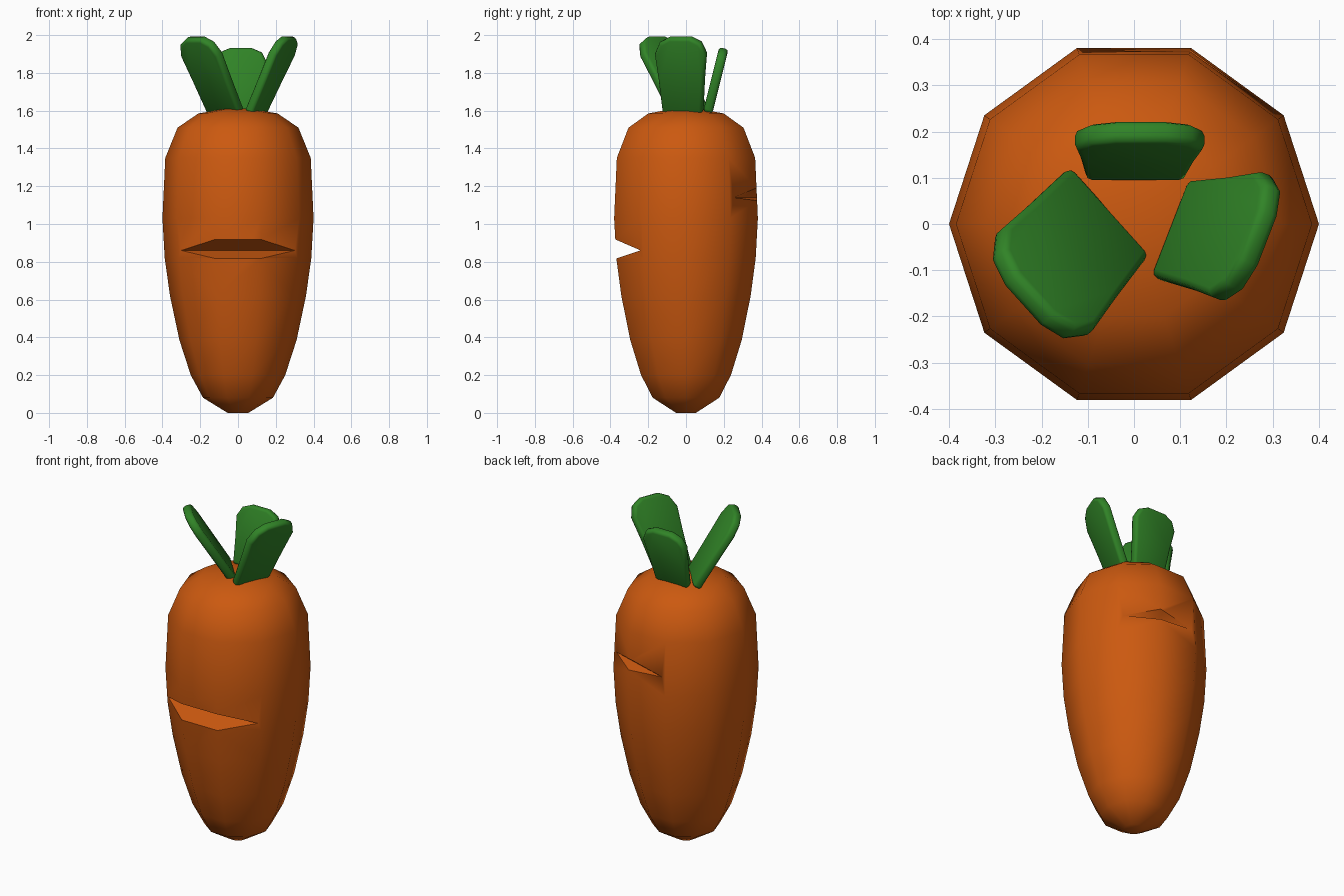
import bpy, bmesh, math
from mathutils import Vector

if "Cube" in bpy.data.objects:
    bpy.data.objects.remove(bpy.data.objects["Cube"])


def material(name, rgb):
    m = bpy.data.materials.new(name)
    m.diffuse_color = (*rgb, 1)
    m.use_nodes = True
    m.node_tree.nodes["Principled BSDF"].inputs["Base Color"].default_value = m.diffuse_color
    return m


orange = material("carrot orange", (0.60, 0.10, 0.005))
green = material("leaf green", (0.03, 0.23, 0.02))


def make_object(name, bm, mat=None):
    bmesh.ops.recalc_face_normals(bm, faces=bm.faces)
    me = bpy.data.meshes.new(name)
    bm.to_mesh(me)
    bm.free()
    ob = bpy.data.objects.new(name, me)
    bpy.context.collection.objects.link(ob)
    if mat:
        me.materials.append(mat)
    return ob


def activate(ob):
    bpy.ops.object.select_all(action='DESELECT')
    ob.select_set(True)
    bpy.context.view_layer.objects.active = ob


# Root: ten-sided turned profile (radius, height)
PROFILE = [(0.055, 0), (0.185, 0.08), (0.25, 0.2), (0.31, 0.385), (0.36, 0.62),
           (0.388, 0.82), (0.4, 1.03), (0.385, 1.35), (0.32, 1.51), (0.21, 1.585), (0.06, 1.612)]
SIDES = 10
bm = bmesh.new()
rings = [[bm.verts.new((r * math.cos(math.tau * i / SIDES), r * math.sin(math.tau * i / SIDES), z))
          for i in range(SIDES)] for r, z in PROFILE]
for a, b in zip(rings, rings[1:]):
    for i in range(SIDES):
        j = (i + 1) % SIDES
        bm.faces.new((a[i], a[j], b[j], b[i]))
bm.faces.new(rings[0][::-1])
bm.faces.new(rings[-1])
root = make_object("root", bm, orange)


# Creases: convex wedges cut out of the root
def cut(points):
    bm = bmesh.new()
    for p in points:
        bm.verts.new(p)
    bmesh.ops.convex_hull(bm, input=bm.verts)
    cutter = make_object("crease_cutter", bm, orange)
    cutter.hide_render = True
    activate(root)
    mod = root.modifiers.new("crease", 'BOOLEAN')
    mod.operation, mod.solver, mod.object = 'DIFFERENCE', 'EXACT', cutter
    bpy.ops.object.modifier_apply(modifier=mod.name)
    bpy.data.objects.remove(cutter)


cut([(s * x, y, z) for s in (-1, 1) for x, y, z in
     [(0.31, -0.24, 0.86), (0.12, -0.39, 0.925), (0.12, -0.39, 0.81),
      (0.12, -0.335, 0.90), (0.12, -0.33, 0.855)]])
cut([(0.3, 0.25, 1.14), (-0.12, 0.382, 1.14), (0.1, 0.40, 1.205),
     (0.1, 0.40, 1.12), (0.1, 0.32, 1.15)])
activate(root)
bpy.ops.object.shade_smooth_by_angle(angle=math.radians(42))


# Leaves: rounded slabs leaning outwards
def leaf(name, base, tip, width_dir, w_base, w_mid, thick=0.05):
    base, tip = Vector(base), Vector(tip)
    across = Vector((*width_dir, 0)).normalized()
    normal = across.cross(tip - base).normalized() * thick / 2
    outline = [(0, w_base), (0.45, (w_base + w_mid) / 2), (0.78, w_mid),
               (0.93, w_mid * 0.8), (1, w_mid * 0.4)]
    path = [(t, w) for t, w in outline] + [(t, -w) for t, w in reversed(outline)]
    bm = bmesh.new()
    front, back = [[bm.verts.new(base.lerp(tip, t) + across * w + s * normal) for t, w in path]
                   for s in (1, -1)]
    n = len(path)
    bm.faces.new(front)
    bm.faces.new(back[::-1])
    for i in range(n):
        j = (i + 1) % n
        bm.faces.new((front[i], back[i], back[j], front[j]))
    ob = make_object(name, bm, green)
    mod = ob.modifiers.new("round", 'BEVEL')
    mod.width, mod.segments, mod.limit_method = 0.016, 2, 'ANGLE'
    mod.angle_limit = math.radians(50)
    activate(ob)
    bpy.ops.object.modifier_apply(modifier=mod.name)
    bpy.ops.object.shade_smooth_by_angle(angle=math.radians(50))


leaf("left_leaf", (-0.064, 0.018, 1.59), (-0.229, -0.165, 1.985), (0.67, -0.745), 0.128, 0.147)
leaf("right_leaf", (0.094, -0.015, 1.59), (0.272, -0.03, 1.99), (0.36, 0.93), 0.112, 0.145)
leaf("back_leaf", (0.003, 0.115, 1.59), (0.015, 0.2, 1.93), (1, 0), 0.107, 0.14)
